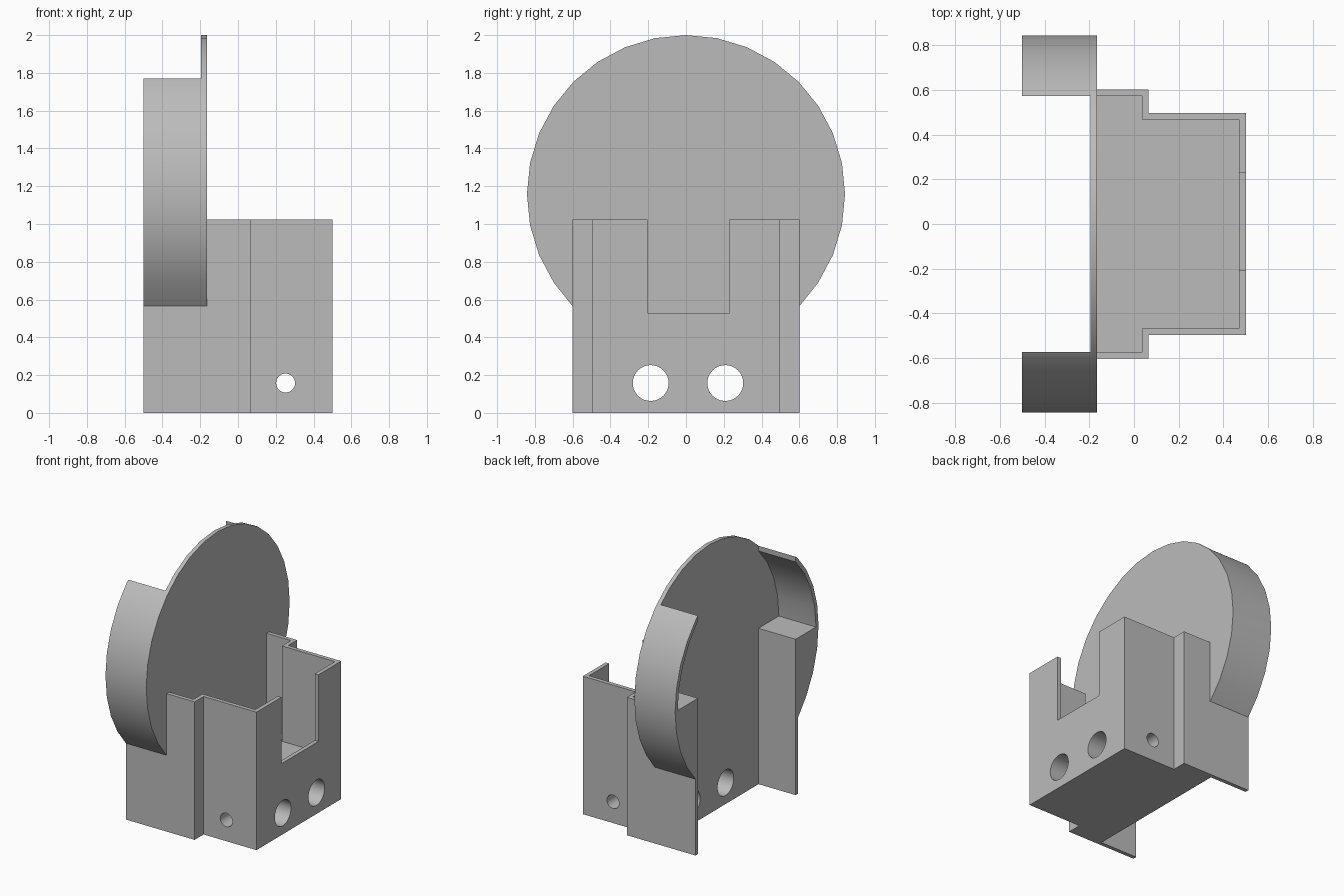
import bpy, bmesh
from math import sin, cos, pi
from mathutils import Vector

if "Cube" in bpy.data.objects:
    bpy.data.objects.remove(bpy.data.objects["Cube"], do_unlink=True)

grey = bpy.data.materials.new("plain grey")
grey.use_nodes = True
grey.diffuse_color = (0.5, 0.5, 0.5, 1)
grey.node_tree.nodes["Principled BSDF"].inputs["Base Color"].default_value = (0.5, 0.5, 0.5, 1)

R, RIM, CZ = 0.842, 0.03, 1.158      # disc radius, rim thickness, disc centre height
WALL, TOP, FLOOR = 0.03, 1.025, 0.316
BACK, PLATE = -0.195, -0.165         # rear and front faces of the disc plate
HOLE_Z = FLOOR / 2


def prism(name, points, axis, lo, hi):
    """Extrude a 2D profile along an axis from lo to hi."""
    place = {"x": lambda a, b, t: (t, a, b),
             "y": lambda a, b, t: (a, t, b),
             "z": lambda a, b, t: (a, b, t)}[axis]
    bm = bmesh.new()
    face = bm.faces.new([bm.verts.new(place(a, b, lo)) for a, b in points])
    out = bmesh.ops.extrude_face_region(bm, geom=[face])
    move = Vector(place(0, 0, hi - lo))
    bmesh.ops.translate(bm, vec=move,
                        verts=[v for v in out["geom"] if isinstance(v, bmesh.types.BMVert)])
    bmesh.ops.recalc_face_normals(bm, faces=bm.faces)
    mesh = bpy.data.meshes.new(name)
    bm.to_mesh(mesh)
    bm.free()
    mesh.materials.append(grey)
    obj = bpy.data.objects.new(name, mesh)
    bpy.context.collection.objects.link(obj)
    return obj


def ring(a, b, r, steps, n=32):
    return [(a + r * cos(2 * pi * k / n), b + r * sin(2 * pi * k / n)) for k in steps]


def activate(obj):
    bpy.ops.object.select_all(action="DESELECT")
    obj.select_set(True)
    bpy.context.view_layer.objects.active = obj


def cut(obj, cutter):
    cutter.hide_render = True
    activate(obj)
    mod = obj.modifiers.new("cut", "BOOLEAN")
    mod.operation, mod.solver, mod.object = "DIFFERENCE", "EXACT", cutter
    bpy.ops.object.modifier_apply(modifier=mod.name)
    bpy.data.objects.remove(cutter, do_unlink=True)


def stepped(rear, inset):
    """Plan outline of the housing: wide at the rear, narrow at the front."""
    half = [(rear, 0.602 - inset), (0.065 - inset, 0.602 - inset),
            (0.065 - inset, 0.497 - inset), (0.5 - inset, 0.497 - inset)]
    return half + [(x, -y) for x, y in reversed(half)]


# Housing: solid base, open box above it, notch in the front wall
housing = prism("housing", stepped(BACK, 0), "z", 0, TOP)
cut(housing, prism("cavity", stepped(PLATE, WALL), "z", FLOOR, 1.2))
cut(housing, prism("notch", [(-0.205, 0.53), (0.23, 0.53), (0.23, 1.2), (-0.205, 1.2)],
                   "x", 0.4, 0.6))

# Two wide bores front to back and one narrow bore side to side
for y in (-0.187, 0.208):
    cut(housing, prism("wide_bore", ring(y, HOLE_Z, 0.095, range(32)), "x", -0.7, 0.7))
cut(housing, prism("narrow_bore", ring(0.252, HOLE_Z, 0.05, range(32)), "y", -0.8, 0.8))

# Round plate
disc = prism("disc", ring(0, CZ, R, range(32)), "x", BACK, PLATE)

# Side flanges: straight wall, solid cheek, thin curved rim on top
inner = 0.573
profile = [(inner, 0), (0.602, 0), (0.602, 0.567)]
profile += ring(0, CZ, R, range(-3, 5))
profile += [(inner, 1.771)]
profile += ring(0, CZ, R - RIM, range(4, -1, -1))
profile += [(inner, CZ)]
parts = [housing, disc]
for name, side in (("back_flange", 1), ("front_flange", -1)):
    parts.append(prism(name, [(side * y, z) for y, z in profile], "x", -0.5, PLATE))

for part in parts:
    activate(part)
    bpy.ops.object.shade_smooth_by_angle()
